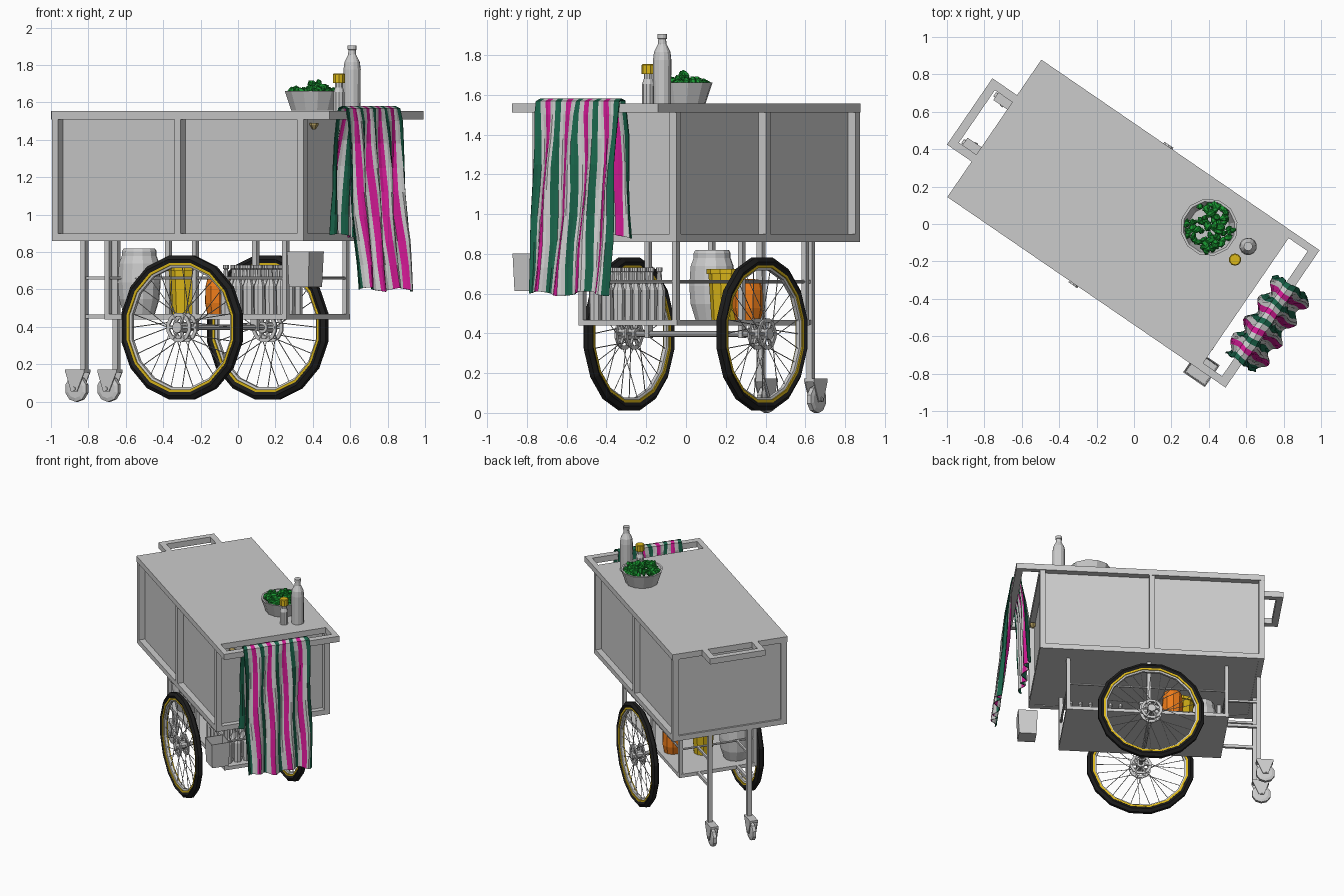
import bpy, bmesh, math, random
from mathutils import Matrix, Vector, Euler

if "Cube" in bpy.data.objects:
    bpy.data.objects.remove(bpy.data.objects["Cube"])

random.seed(4)
# The cart is built along its own axes, then turned in plan
TURN = Matrix.Rotation(math.atan2(-0.565, 0.825), 4, 'Z')


def colour(name, r, g, b):
    m = bpy.data.materials.new(name)
    m.diffuse_color = (r, g, b, 1)
    m.use_nodes = True
    m.node_tree.nodes["Principled BSDF"].inputs["Base Color"].default_value = m.diffuse_color
    return m


BLACK = colour("rubber", .012, .012, .012)
YELLOW = colour("yellow", .72, .48, .01)
ORANGE = colour("orange", .85, .2, .01)
GREEN = colour("lime_green", .01, .3, .03)
CLOTH = [colour("cloth_green", .01, .13, .07), colour("cloth_white", .62, .62, .62),
         colour("cloth_pink", .65, .01, .3), colour("cloth_white_2", .62, .62, .62)]


def finish(name, bm, mats=()):
    bmesh.ops.recalc_face_normals(bm, faces=bm.faces)
    bm.transform(TURN)
    me = bpy.data.meshes.new(name)
    bm.to_mesh(me)
    bm.free()
    for m in mats:
        me.materials.append(m)
    ob = bpy.data.objects.new(name, me)
    bpy.context.collection.objects.link(ob)
    return ob


def box(bm, u0, u1, v0, v1, z0, z1):
    m = Matrix.Translation(((u0 + u1) / 2, (v0 + v1) / 2, (z0 + z1) / 2))
    bmesh.ops.create_cube(bm, size=1, matrix=m @ Matrix.Diagonal((u1 - u0, v1 - v0, z1 - z0, 1)))


def boxes(name, items, mats=()):
    bm = bmesh.new()
    for it in items:
        box(bm, *it)
    return finish(name, bm, mats)


def rod(bm, p, q, r, seg=8):
    p, q = Vector(p), Vector(q)
    d = q - p
    m = Matrix.Translation((p + q) / 2) @ d.to_track_quat('Z', 'Y').to_matrix().to_4x4()
    bmesh.ops.create_cone(bm, cap_ends=True, segments=seg, radius1=r, radius2=r, depth=d.length, matrix=m)


def lathe(bm, prof, centre, seg, sideways=False, ring=False):
    # prof holds (radius, height); sideways turns the axis across the cart
    c, loops = Vector(centre), []
    for r, h in prof:
        loop = []
        for i in range(seg):
            a = 2 * math.pi * (i + .5) / seg
            x, y = r * math.cos(a), r * math.sin(a)
            loop.append(bm.verts.new(c + (Vector((x, h, y)) if sideways else Vector((x, y, h)))))
        loops.append(loop)
    pairs = list(zip(loops, loops[1:])) + ([(loops[-1], loops[0])] if ring else [])
    for a, b in pairs:
        for i in range(seg):
            j = (i + 1) % seg
            bm.faces.new((a[i], a[j], b[j], b[i]))
    if not ring:
        bm.faces.new(loops[0])
        bm.faces.new(loops[-1])


def turned(name, prof, centre, seg, mats=(), **kw):
    bm = bmesh.new()
    lathe(bm, prof, centre, seg, **kw)
    return finish(name, bm, mats)


# Counter top, towel rail and push handle
boxes("counter_top", [(-.905, .725, -.445, .445, 1.51, 1.555)])
boxes("towel_rail", [(.848, .898, -.445, .445, 1.51, 1.555)] +
      [(.725, .848, min(s * .445, s * .405), max(s * .445, s * .405), 1.51, 1.555) for s in (-1, 1)])
boxes("push_handle", [(-1.065, -1.018, -.215, .215, 1.51, 1.555),
                      (-1.018, -.905, -.215, -.17, 1.51, 1.555), (-1.018, -.905, .17, .215, 1.51, 1.555)])

# Cabinet with recessed panels
boxes("cabinet_panels", [(-.89, .685, -.395, .395, .865, 1.51)])
frame = [(-.905, -.865, -.44, .44, .86, .9), (.685, .725, -.44, .44, .86, .9)]
for s in (-1, 1):
    v0, v1 = sorted((s * .395, s * .44))
    frame.append((-.865, .685, v0, v1, .86, .9))
    for u in (-.885, -.09, .705):
        frame.append((u - .02, u + .02, v0, v1, .9, 1.51))
boxes("cabinet_frame", frame)

# Tray, posts and thin guard rail
boxes("lower_tray", [(-.66, .52, -.3, .3, .44, .468)])
posts = [(u - .014, u + .014, v - .014, v + .014, .465, .865)
         for u in (-.645, -.08, .505) for v in (-.285, .285)]
boxes("tray_posts", posts)
bm = bmesh.new()
for s in (-1, 1):
    rod(bm, (-.645, s * .285, .66), (.505, s * .285, .66), .008)
for u in (-.645, .505):
    rod(bm, (u, -.285, .66), (u, .285, .66), .008)
finish("guard_rail", bm)

# Rear legs, their braces and casters
for s, side in ((-1, "front"), (1, "back")):
    v = s * .152
    boxes(side + "_leg", [(-.905, -.875, v - .016, v + .016, .16, .865),
                          (-.88, -.655, v - .011, v + .011, .445, .467),
                          (-.88, -.645, v - .008, v + .008, .652, .668)])
    turned(side + "_caster_wheel", [(.05, -.018), (.07, -.012), (.07, .012), (.05, .018)],
           (-.94, v, .069), 10, sideways=True)
    bm = bmesh.new()
    box(bm, -.995, -.872, v - .03, v + .03, .155, .172)
    for w in (-.027, .027):
        f = bm.faces.new([bm.verts.new((u, v + w - .003, z)) for u, z in
                          ((-.995, .16), (-.872, .16), (-.92, .055), (-.958, .055))])
        ext = bmesh.ops.extrude_face_region(bm, geom=[f])["geom"]
        bmesh.ops.translate(bm, vec=(0, .006, 0), verts=[g for g in ext if isinstance(g, bmesh.types.BMVert)])
    rod(bm, (-.94, v - .035, .069), (-.94, v + .035, .069), .012, 6)
    finish(side + "_caster_fork", bm)

# Big spoked wheels
HU, HZ = -.085, .397
for s, side in ((-1, "front"), (1, "back")):
    c = Vector((HU, s * .405, HZ))
    turned(side + "_tyre", [(.392, -.013), (.392, .013), (.37, .028), (.347, .018), (.347, -.018), (.37, -.028)],
           c, 16, [BLACK], sideways=True, ring=True)
    turned(side + "_rim_band", [(.351, -.021), (.351, .021), (.337, .021), (.337, -.021)], c, 16, [YELLOW],
           sideways=True, ring=True)
    turned(side + "_rim", [(.34, -.015), (.34, .015), (.325, .01), (.325, -.01)], c, 16, sideways=True, ring=True)
    bm = bmesh.new()
    for i in range(28):
        a = 2 * math.pi * i / 28
        b = a + (.5 if i % 4 < 2 else -.5)
        h = .03 if i % 2 else -.03
        rod(bm, c + Vector((.06 * math.cos(b), h, .06 * math.sin(b))),
            c + Vector((.33 * math.cos(a), 0, .33 * math.sin(a))), .0025, 4)
    finish(side + "_spokes", bm)
    bm = bmesh.new()
    lathe(bm, [(.03, -.05), (.03, .05)], c, 10, True)
    for h in (-.03, .03):
        lathe(bm, [(.08, h - .005), (.08, h + .005), (.06, h + .005), (.06, h - .005)], c, 12, True, True)
        for i in range(6):
            a = math.pi * i / 3
            rod(bm, c + Vector((0, h, 0)), c + Vector((.07 * math.cos(a), h, .07 * math.sin(a))), .009, 6)
    finish(side + "_hub", bm)
bm = bmesh.new()
rod(bm, (HU, -.44, HZ), (HU, .44, HZ), .015)
for v in (-.285, .285):
    box(bm, HU - .02, HU + .02, v - .012, v + .012, HZ - .02, .45)
finish("axle", bm)

# Goods on the tray
bm = bmesh.new()
for i in range(6):
    for j in range(3):
        lathe(bm, [(.03, 0), (.032, .15), (.014, .195), (.012, .24), (.016, .243), (.016, .262)],
              (.09 + i * .072, -.245 + j * .072, .468), 8)
finish("tray_bottles", bm)
turned("drum", [(.085, 0), (.11, .08), (.117, .17), (.11, .27), (.095, .31), (.095, .335), (.085, .352)],
       (-.51, -.19, .468), 12)
turned("yellow_bucket", [(.07, 0), (.085, .23), (.094, .23), (.094, .255), (.08, .255), (.065, .02)],
       (-.35, 0, .468), 10, [YELLOW])
turned("orange_tub", [(.065, 0), (.078, .06), (.075, .15), (.062, .2), (.03, .205)],
       (-.26, .2, .468), 10, [ORANGE])

# Cap box and bottle opener on the end
turned("cap_box", [(.09, 0), (.1, .19), (.092, .19), (.085, .02)], (.735, -.435, .612), 4)
turned("bottle_opener", [(.008, 0), (.024, .025), (.024, .035)], (.705, -.31, 1.455), 6,
       [colour("brass", .4, .3, .1)])

# Things on the counter
turned("lime_bowl", [(.118, 0), (.154, .105), (.14, .105), (.11, .02)], (.341, .212, 1.556), 12)
bm = bmesh.new()
for i in range(85):
    a, r = random.uniform(0, 2 * math.pi), .125 * math.sqrt(random.random())
    p = Vector((.341 + r * math.cos(a), .212 + r * math.sin(a), 1.64 + .06 * (1 - r / .125) * random.random()
                + random.uniform(0, .02)))
    rot = Euler([random.uniform(0, 6.28) for _ in range(3)]).to_matrix().to_4x4()
    bmesh.ops.create_icosphere(bm, subdivisions=1, radius=.03,
                               matrix=Matrix.Translation(p) @ rot @ Matrix.Diagonal((1, .5, .65, 1)))
finish("limes", bm, [GREEN])
turned("tall_bottle", [(.045, 0), (.047, .22), (.042, .26), (.022, .3), (.02, .325), (.024, .327), (.024, .35)],
       (.571, .246, 1.555), 12)
turned("shaker_jar", [(.03, 0), (.03, .1), (.022, .125), (.022, .155)], (.553, .148, 1.555), 10)
turned("shaker_cap", [(.033, 0), (.033, .045), (.028, .05)], (.553, .148, 1.705), 10, [YELLOW])

# Striped towel hung over the rail
path = [(.79, .89), (.79, 1.0), (.795, 1.13), (.80, 1.26), (.812, 1.4), (.832, 1.52), (.842, 1.572), (.873, 1.582),
        (.907, 1.568), (.915, 1.5), (.922, 1.38), (.93, 1.25), (.94, 1.12), (.952, .99), (.968, .86),
        (.985, .73), (1.0, .6)]
bm = bmesh.new()
N = 34
rows = []
for k, (u, z) in enumerate(path):
    drop = max(0, 1.57 - z)
    amp = min(.022, drop * .07)
    row = []
    for i in range(N + 1):
        t = i / N
        v = -.29 + .5 * t + .006 * math.sin(k * 1.3 + t * 9)
        wave = amp * math.sin(t * 8 * math.pi + .25 * k) + random.uniform(-.003, .003)
        row.append(bm.verts.new((u + wave, v, z + .012 * math.sin(t * 11) * (k in (0, len(path) - 1)))))
    rows.append(row)
for a, b in zip(rows, rows[1:]):
    for i in range(N):
        bm.faces.new((a[i], a[i + 1], b[i + 1], b[i])).material_index = (i // 2) % 4
towel = finish("striped_towel", bm, CLOTH)
mod = towel.modifiers.new("thickness", 'SOLIDIFY')
mod.thickness = .006
